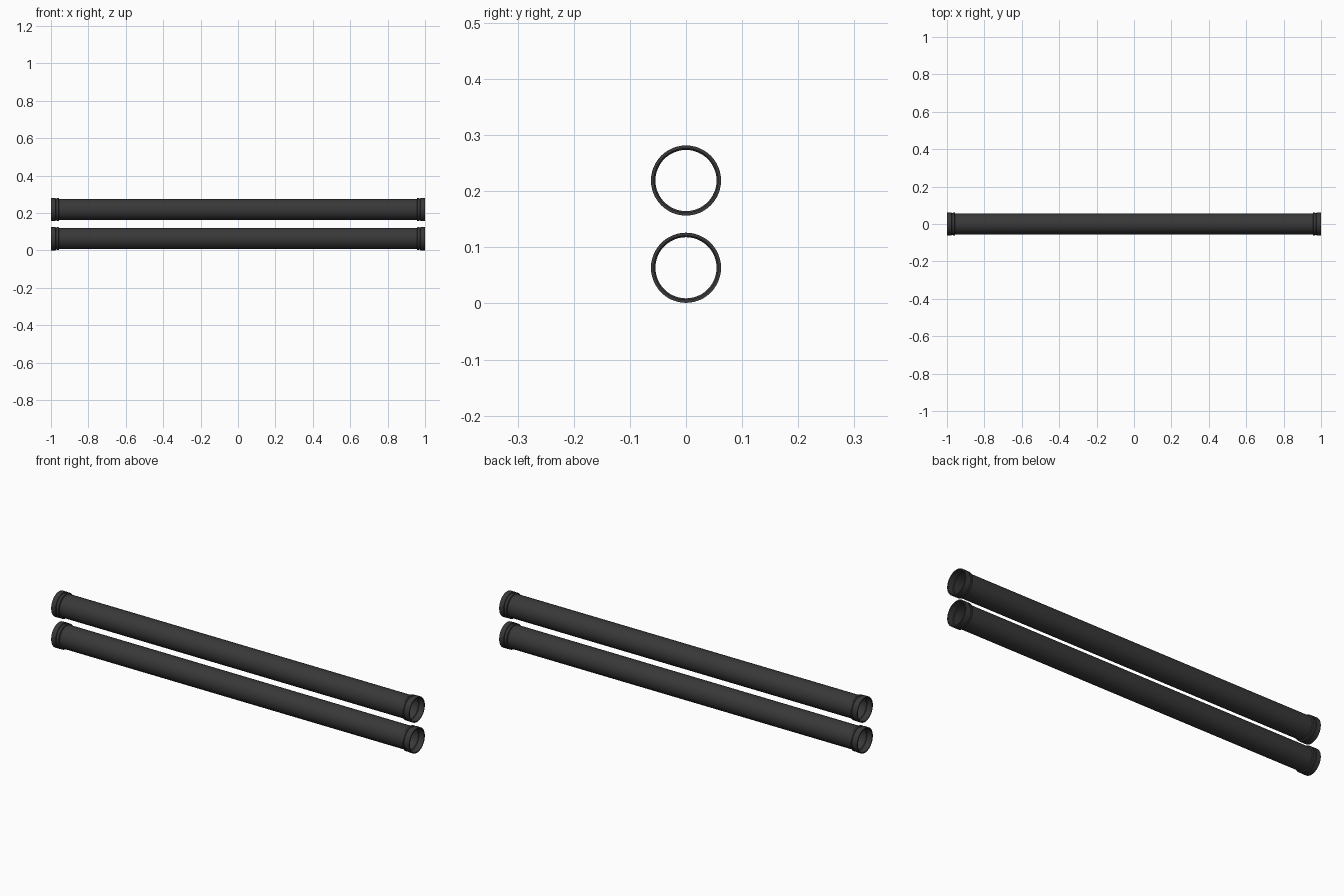
import bpy, bmesh, math

if "Cube" in bpy.data.objects:
    bpy.data.objects.remove(bpy.data.objects["Cube"])

SEG = 48
mat = bpy.data.materials.new("dark_plastic")
mat.diffuse_color = (0.04, 0.04, 0.04, 1)
mat.use_nodes = True
mat.node_tree.nodes["Principled BSDF"].inputs["Base Color"].default_value = mat.diffuse_color

# half profile (x, radius): outer wall to the ribbed collar, then back along the bore
HALF = [(0.957, 0.0565), (0.959, 0.0620), (0.967, 0.0620), (0.969, 0.0590),
        (0.974, 0.0590), (0.976, 0.0625), (1.0, 0.0625),
        (1.0, 0.0570), (0.972, 0.0570), (0.969, 0.0545)]
PROFILE = HALF + [(-x, r) for x, r in reversed(HALF)]


def pipe(name, z):
    # closed profile revolved around the x axis
    bm = bmesh.new()
    rings = []
    for i in range(SEG):
        a = 2 * math.pi * i / SEG
        rings.append([bm.verts.new((x, r * math.cos(a), r * math.sin(a)))
                      for x, r in PROFILE])
    n = len(PROFILE)
    for i in range(SEG):
        a, b = rings[i], rings[(i + 1) % SEG]
        for j in range(n):
            k = (j + 1) % n
            bm.faces.new((a[j], a[k], b[k], b[j]))
    bmesh.ops.recalc_face_normals(bm, faces=bm.faces[:])
    me = bpy.data.meshes.new(name)
    bm.to_mesh(me)
    bm.free()
    me.materials.append(mat)
    ob = bpy.data.objects.new(name, me)
    ob.location.z = z
    bpy.context.collection.objects.link(ob)
    bpy.ops.object.select_all(action='DESELECT')
    ob.select_set(True)
    bpy.context.view_layer.objects.active = ob
    bpy.ops.object.shade_smooth_by_angle(angle=math.radians(30))


# two stacked pipes
pipe("lower_pipe", 0.0635)
pipe("upper_pipe", 0.219)
